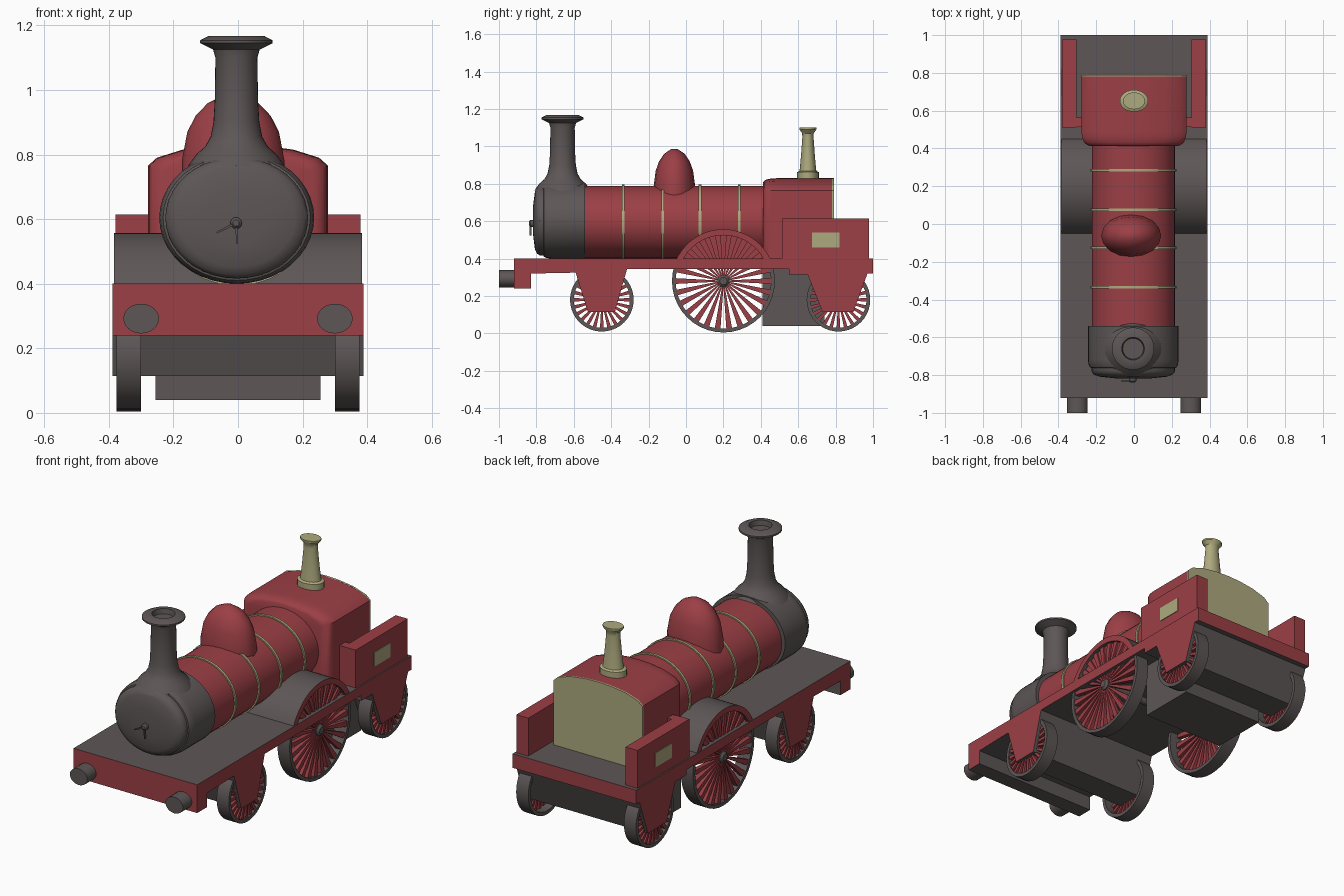
import bpy, bmesh, math
from mathutils import Vector

if "Cube" in bpy.data.objects:
    bpy.data.objects.remove(bpy.data.objects["Cube"])


def material(name, rgb):
    m = bpy.data.materials.new(name)
    m.diffuse_color = (*rgb, 1)
    m.use_nodes = True
    m.node_tree.nodes["Principled BSDF"].inputs["Base Color"].default_value = m.diffuse_color
    return m


RED = material("dark_red_paint", (0.33, 0.05, 0.06))
GREY = material("warm_grey_iron", (0.11, 0.093, 0.093))
CREAM = material("pale_brass", (0.42, 0.40, 0.21))


def build(name, verts, faces, mats, rule=None, smooth=None):
    """Make an object; rule(normal, centre) picks the material slot."""
    me = bpy.data.meshes.new(name)
    me.from_pydata([tuple(v) for v in verts], [], faces)
    bm = bmesh.new()
    bm.from_mesh(me)
    bmesh.ops.recalc_face_normals(bm, faces=bm.faces)
    bm.normal_update()
    if rule:
        for f in bm.faces:
            f.material_index = rule(f.normal, f.calc_center_median())
    bm.to_mesh(me)
    bm.free()
    for m in mats:
        me.materials.append(m)
    ob = bpy.data.objects.new(name, me)
    bpy.context.collection.objects.link(ob)
    if smooth:
        bpy.ops.object.select_all(action='DESELECT')
        ob.select_set(True)
        bpy.context.view_layer.objects.active = ob
        bpy.ops.object.shade_smooth_by_angle(angle=math.radians(smooth))
    return ob


def loft(rings, closed=False):
    """Skin equal-length rings; closed joins last to first, else caps ends."""
    n, k = len(rings[0]), len(rings)
    verts = [p for r in rings for p in r]
    faces = []
    for i in range(k if closed else k - 1):
        j = (i + 1) % k
        faces += [(i * n + a, i * n + (a + 1) % n, j * n + (a + 1) % n, j * n + a) for a in range(n)]
    if not closed:
        faces += [tuple(range(n)), tuple(range((k - 1) * n, k * n))]
    return verts, faces


def lathe(name, profile, loc, mat, axis='Z', scale=(1, 1), n=32, smooth=35, closed=False):
    """Turn (radius, height) pairs about an axis, with elliptical scale."""
    rings = []
    for r, h in profile:
        ring = []
        for i in range(n):
            t = 2 * math.pi * i / n
            a, b = r * scale[0] * math.cos(t), r * scale[1] * math.sin(t)
            p = {'Z': (a, b, h), 'Y': (a, h, b), 'X': (h, a, b)}[axis]
            ring.append(Vector(p) + Vector(loc))
        rings.append(ring)
    return build(name, *loft(rings, closed), [mat], smooth=smooth)


def prism_x(name, yz, x0, x1, mats, rule=None, smooth=None):
    return build(name, *loft([[(x, y, z) for y, z in yz] for x in (x0, x1)]), mats, rule, smooth)


def box(name, x, y, z, mat):
    return prism_x(name, [(y[0], z[0]), (y[1], z[0]), (y[1], z[1]), (y[0], z[1])], x[0], x[1], [mat])


# Running frame with axle horns: red sides and ends, grey top and underside
frame = [(-.92, .40), (-.92, .24), (-.83, .24), (-.83, .32), (-.59, .325), (-.525, .115),
         (-.38, .115), (-.315, .345), (.55, .345), (.55, .315), (.65, .315), (.73, .115),
         (.895, .115), (.97, .32), (1, .32), (1, .40)]
prism_x("running_frame", frame, -.388, .388, [RED, GREY],
        lambda n, c: 0 if abs(n.x) > .5 or c.y < -.91 or c.y > .99 else 1)
box("ash_pan", (-.255, .255), (.41, .74), (.04, .36), GREY)

# Splasher across the frame, with raised red arcs at both sides
a0 = math.asin(.115 / .277)
arc = [a0 + (math.pi - 2 * a0) * i / 24 for i in range(25)]


def on_arc(r):
    return [(.2 + r * math.cos(t), .28 + r * math.sin(t)) for t in arc]


def side_red(n, c):
    return 0 if abs(n.x) > .5 else 1


prism_x("splasher", on_arc(.277), -.36, .36, [RED, GREY], side_red, 35)
for s in (-1, 1):
    prism_x("splasher_arc", on_arc(.277) + on_arc(.245)[::-1], s * .358, s * .384,
            [RED, GREY], side_red, 35)


# Spoked wheels
def wheel(name, s, y, z, r, spokes):
    x0, x1, rim = .30, .376, r - .02
    lathe(name + "_rim", [(r, s * x0), (r, s * x1), (rim, s * x1), (rim, s * x0)],
          (0, y, z), GREY, 'X', n=40, closed=True)
    lathe(name + "_hub", [(.032, s * .32), (.032, s * .375), (.02, s * .386)], (0, y, z), GREY, 'X', n=16)
    verts, faces = [], []
    wide = math.pi * rim / spokes * .5
    for i in range(spokes):
        t = 2 * math.pi * i / spokes
        u, v = Vector((0, math.cos(t), math.sin(t))), Vector((0, -math.sin(t), math.cos(t)))
        o = Vector((0, y, z))
        rings = [[o + u * d + v * w * e + Vector((s * x, 0, 0))
                  for e, x in ((-1, .345), (1, .345), (1, .37), (-1, .37))]
                 for d, w in ((.02, .003), (rim + .004, wide))]
        vs, fs = loft(rings)
        faces += [tuple(q + len(verts) for q in f) for f in fs]
        verts += vs
    build(name + "_spokes", verts, faces, [RED])


for s in (-1, 1):
    wheel("front_wheel", s, -.45, .18, .17, 24)
    wheel("driving_wheel", s, .2, .28, .275, 26)
    wheel("rear_wheel", s, .815, .18, .17, 24)
lathe("driving_axle", [(.02, -.34), (.02, .34)], (0, .2, .28), GREY, 'X', n=16)

# Buffers
for s in (-1, 1):
    lathe("buffer", [(1, -1), (1, -.91)], (s * .3, 0, .292), GREY, 'Y', (.055, .046), 24)

# Boiler and its bands
lathe("boiler", [(1, -.56), (1, .45)], (-.003, 0, .595), RED, 'Y', (.22, .194), 40)
for y in (-.335, -.125, .075, .285):
    lathe("boiler_band", [(.98, y - .007), (1.035, y - .007), (1.035, y + .007), (.98, y + .007)],
          (-.003, 0, .595), CREAM, 'Y', (.22, .194), 40, closed=True)

# Smokebox with rounded door and handle
lathe("smokebox", [(1, -.54), (1, -.72), (.985, -.745), (.95, -.76), (.92, -.762), (.92, -.78),
                   (.87, -.797), (.75, -.808), (.4, -.817)],
      (-.004, 0, .604), GREY, 'Y', (.24, .204), 40)
lathe("door_boss", [(.018, -.81), (.018, -.832), (.01, -.84)], (-.006, 0, .588), GREY, 'Y', n=12)
for dx, dz in ((-.06, -.03), (.004, -.065)):
    u = Vector((dx, 0, dz))
    v = Vector((-dz, 0, dx)).normalized() * .004
    o = Vector((-.006, 0, .588))
    ring = [o + v, o - v, o + u - v * .6, o + u + v * .6]
    build("door_handle", *loft([[p + Vector((0, y, 0)) for p in ring] for y in (-.836, -.826)]), [GREY])

# Chimney with flared foot, lip and shallow bore
lathe("chimney", [(.15, .765), (.125, .80), (.097, .825), (.08, .855), (.071, .90), (.067, .97),
                  (.065, 1.10), (.072, 1.125), (.112, 1.145), (.112, 1.154), (.085, 1.168),
                  (.06, 1.168), (.055, 1.14)], (-.005, -.66, 0), GREY)

# Steam dome, faceted in outline
lathe("steam_dome", [(.112, .70), (.112, .78), (.100, .87), (.082, .92), (.055, .96), (.018, .985)],
      (-.015, -.062, 0), RED, scale=(1.42, 1), n=16, smooth=50)

# Firebox with arched roof, rounded front and brass backplate
half = [(.278, .0), (.278, .365), (.25, .39), (.17, .415), (.08, .427)]
section = half + [(0, .43)] + [(-x, z) for x, z in half[::-1]]


def fire_ring(y, k):
    return [(x * k, y, .4 + z * (1 - (1 - k) * .3)) for x, z in section]


build("firebox", *loft([fire_ring(y, k) for y, k in
                        ((.412, .82), (.418, .89), (.432, .95), (.46, .99), (.49, 1), (.781, 1))]),
      [RED], smooth=35)
build("firebox_backplate", *loft([fire_ring(.78, 1.004), fire_ring(.79, 1.004)]), [CREAM])

# Safety valve
lathe("safety_valve", [(.058, .80), (.058, .862), (.045, .868), (.043, .885), (.037, .95), (.03, 1.05),
                       (.031, 1.07), (.045, 1.09), (.045, 1.10), (.03, 1.10)],
      (0, .652, 0), CREAM, scale=(1.3, 1), n=24)

# Cab side walls, short front walls and brass plates
for s in (-1, 1):
    box("cab_side", (s * .305, s * .38), (.512, .978), (.395, .615), RED)
    box("cab_front", (s * .25, s * .379), (.513, .565), (.395, .614), RED)
    box("side_plate", (s * .378, s * .384), (.675, .82), (.46, .54), CREAM)
